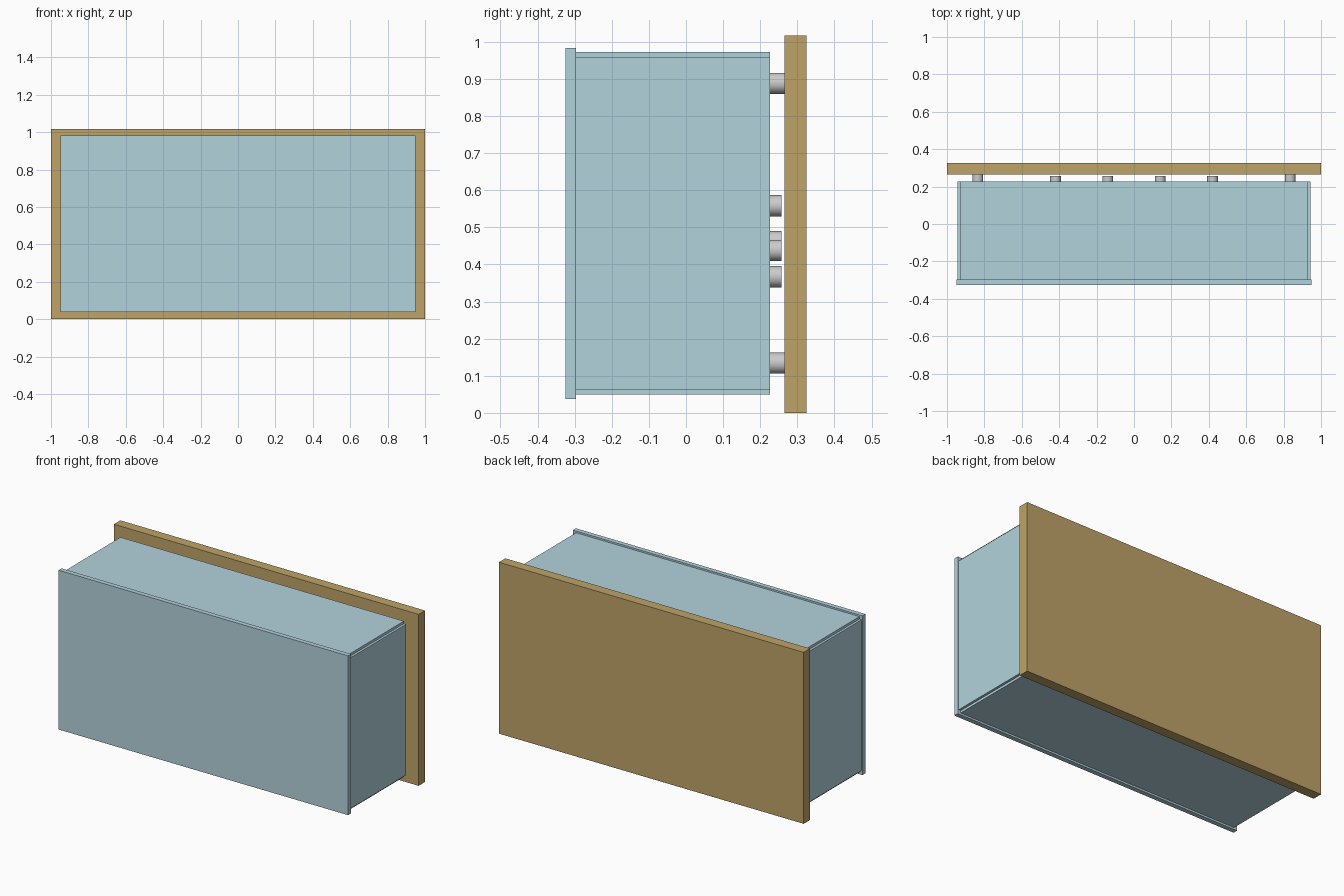
import bpy
import math

if "Cube" in bpy.data.objects:
    bpy.data.objects.remove(bpy.data.objects["Cube"])


def material(name, rgb):
    m = bpy.data.materials.new(name)
    m.diffuse_color = (*rgb, 1)
    m.use_nodes = True
    m.node_tree.nodes["Principled BSDF"].inputs["Base Color"].default_value = m.diffuse_color
    return m


wood = material("wood", (0.52, 0.37, 0.14))
glass = material("pale_glass", (0.45, 0.65, 0.72))


def box(name, x, y, z, mat):
    """Box from (min, max) ranges."""
    r = (x, y, z)
    bpy.ops.mesh.primitive_cube_add(size=1, location=[(a + b) / 2 for a, b in r])
    ob = bpy.context.object
    ob.name = name
    ob.scale = [b - a for a, b in r]
    bpy.ops.object.transform_apply(location=False, rotation=False, scale=True)
    ob.data.materials.append(mat)
    return ob


def peg(name, x, z, y0, y1, radius=0.0285):
    bpy.ops.mesh.primitive_cylinder_add(
        vertices=32, radius=radius, depth=y1 - y0,
        location=(x, (y0 + y1) / 2, z), rotation=(math.pi / 2, 0, 0))
    ob = bpy.context.object
    ob.name = name
    bpy.ops.object.shade_smooth_by_angle()


BACK = 0.227     # rear of the case
FRONT = -0.297   # rear of the front pane
BOARD = 0.265    # front of the wooden board

# Wooden backboard
box("backboard", (-1, 1), (BOARD, 0.325), (0, 1.017), wood)

# Overhanging front pane
box("front_pane", (-0.95, 0.95), (-0.325, FRONT), (0.038, 0.983), glass)

# Case walls, meeting at notched corners
box("top_pane", (-0.93, 0.93), (FRONT, BACK), (0.958, 0.973), glass)
box("bottom_pane", (-0.93, 0.93), (FRONT, BACK), (0.049, 0.063), glass)
box("left_pane", (-0.944, -0.93), (FRONT, BACK), (0.063, 0.958), glass)
box("right_pane", (0.93, 0.944), (FRONT, BACK), (0.063, 0.958), glass)
box("back_pane", (-0.93, 0.93), (BACK - 0.015, BACK), (0.063, 0.958), glass)

# Corner standoffs between case and board
for x in (-0.835, 0.835):
    for z in (0.134, 0.888):
        peg("standoff", x, z, BACK, BOARD)

# Short pegs in a slanting row on the back of the case
for x, z in ((-0.42, 0.558), (-0.14, 0.461), (0.14, 0.438), (0.42, 0.367)):
    peg("short_peg", x, z, BACK, 0.257)
